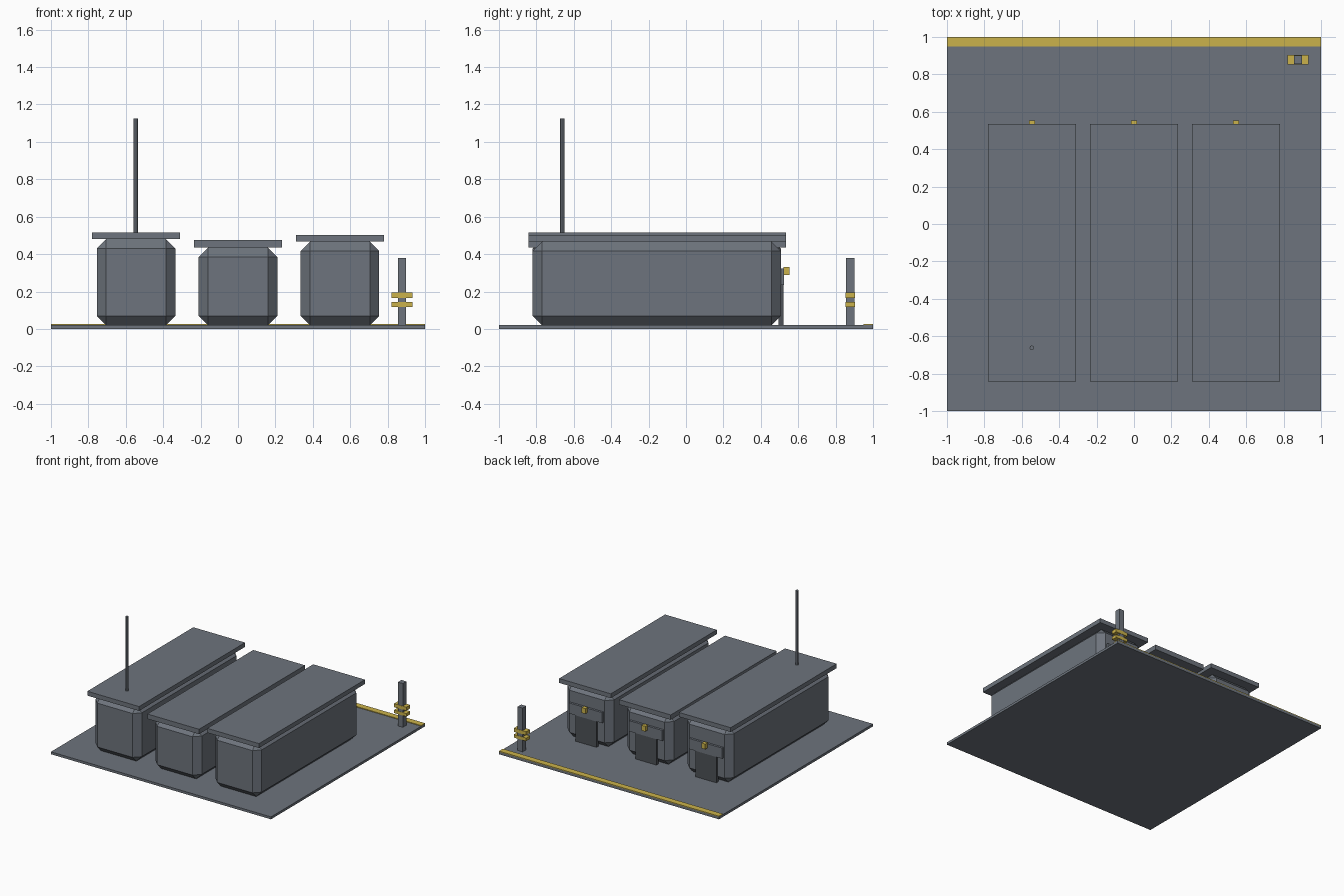
import bpy
import bmesh
import math

if "Cube" in bpy.data.objects:
    bpy.data.objects.remove(bpy.data.objects["Cube"])


def material(name, rgb):
    m = bpy.data.materials.new(name)
    m.diffuse_color = (*rgb, 1.0)
    m.use_nodes = True
    m.node_tree.nodes["Principled BSDF"].inputs["Base Color"].default_value = m.diffuse_color
    return m


GRAY = material("slate gray", (0.155, 0.175, 0.205))
DARK = material("dark door gray", (0.075, 0.083, 0.095))
YELLOW = material("warning yellow", (0.60, 0.45, 0.07))


def finish(name, bm, mat):
    me = bpy.data.meshes.new(name)
    bm.to_mesh(me)
    bm.free()
    ob = bpy.data.objects.new(name, me)
    bpy.context.collection.objects.link(ob)
    me.materials.append(mat)
    return ob


def box(name, x, y, z, mat, chamfer=0.0):
    """Box from (min, max) ranges, optionally with one-step chamfers."""
    bm = bmesh.new()
    bmesh.ops.create_cube(bm, size=1.0)
    for v in bm.verts:
        for i, (lo, hi) in enumerate((x, y, z)):
            v.co[i] = lo if v.co[i] < 0 else hi
    if chamfer:
        bmesh.ops.bevel(bm, geom=bm.edges[:], offset=chamfer, segments=1,
                        affect='EDGES', profile=0.5)
    return finish(name, bm, mat)


def around(c, half):
    return (c - half, c + half)


# ground slab and painted edge line
box("base_slab", (-1, 1), (-1, 1), (0, 0.02), GRAY)
box("edge_stripe", (-1, 1), (0.95, 1), (0.02, 0.026), YELLOW)

# three chamfered shelters with overhanging roofs and rear doors
for side, cx, top, roof in (("left", -0.545, 0.48, 0.516),
                            ("middle", 0.0, 0.435, 0.475),
                            ("right", 0.545, 0.467, 0.503)):
    box(side + "_shelter", around(cx, 0.21), (-0.82, 0.507), (0.02, top), GRAY, 0.05)
    box(side + "_roof", around(cx, 0.235), (-0.842, 0.534), (top, roof), GRAY)
    box(side + "_door", around(cx, 0.095), (0.495, 0.52), (0.02, 0.25), DARK)
    box(side + "_door_header", around(cx, 0.15), (0.495, 0.525), (0.235, 0.322), GRAY)
    box(side + "_door_lamp", around(cx, 0.017), (0.52, 0.553), (0.287, 0.33), YELLOW)

# antenna mast on the left roof
bm = bmesh.new()
bmesh.ops.create_cone(bm, cap_ends=True, segments=8, radius1=0.0125,
                      radius2=0.0125, depth=0.625)
bmesh.ops.translate(bm, verts=bm.verts, vec=(-0.546, -0.662, 0.8125))
finish("antenna_mast", bm, GRAY)

# marker post with two yellow crossbars
box("marker_post", around(0.877, 0.0225), around(0.878, 0.0225), (0.02, 0.38), GRAY)
for name, z in (("lower_crossbar", (0.118, 0.143)), ("upper_crossbar", (0.166, 0.195))):
    box(name, around(0.877, 0.056), around(0.878, 0.025), z, YELLOW)
